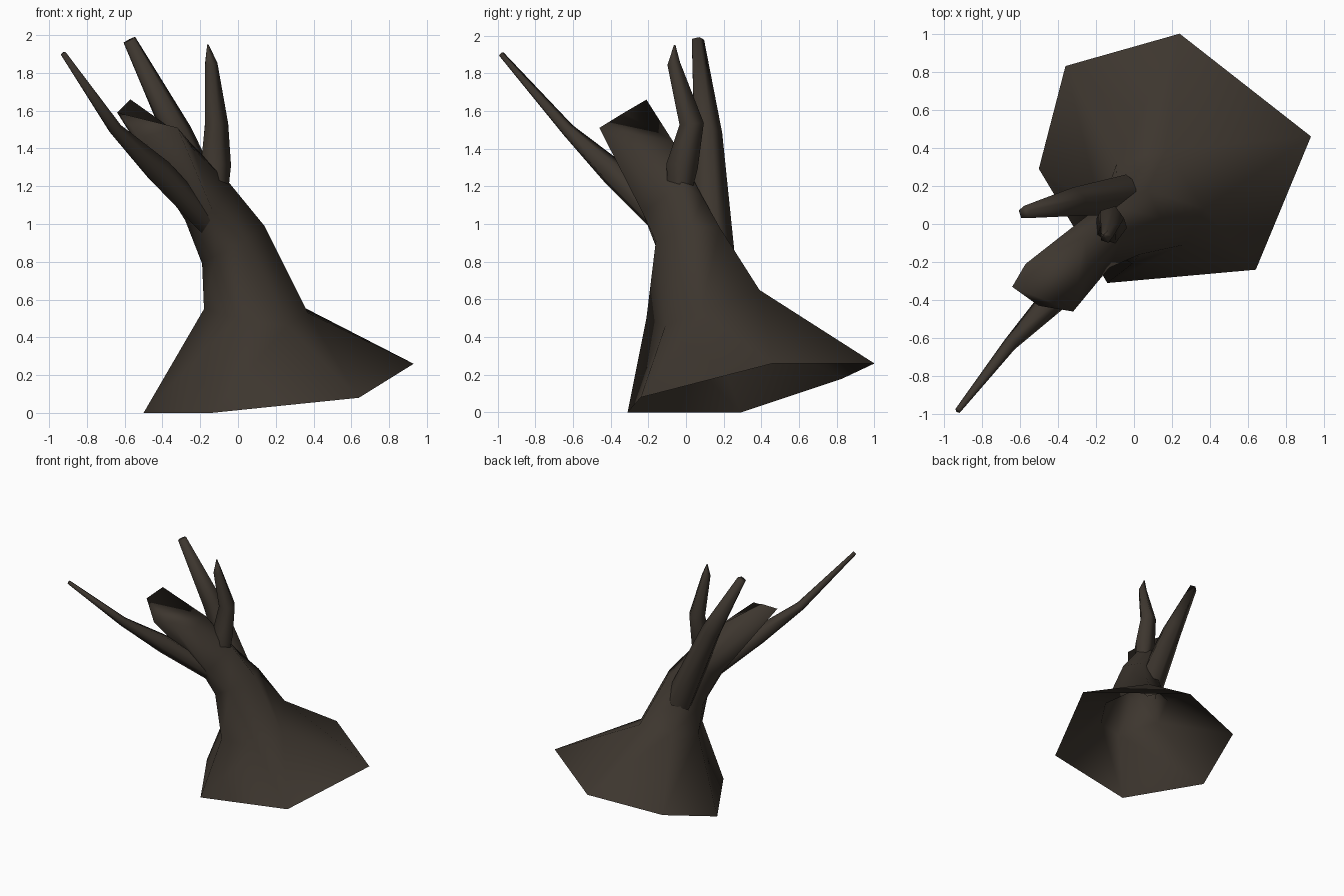
import bpy, bmesh, math
from mathutils import Vector

if "Cube" in bpy.data.objects:
    bpy.data.objects.remove(bpy.data.objects["Cube"])

bark = bpy.data.materials.new("dark_bark")
bark.diffuse_color = (0.047, 0.037, 0.028, 1)
bark.use_nodes = True
bark.node_tree.nodes["Principled BSDF"].inputs["Base Color"].default_value = bark.diffuse_color


def loft(name, rings):
    """Skin a list of equal-sized rings into one smooth tube, closed at its end."""
    bm = bmesh.new()
    loops = [[bm.verts.new(p) for p in ring] for ring in rings]
    n = len(loops[0])
    for a, b in zip(loops, loops[1:]):
        for i in range(n):
            j = (i + 1) % n
            bm.faces.new((a[i], a[j], b[j], b[i]))
    bm.faces.new(loops[-1])
    for f in bm.faces:
        f.smooth = True
    mesh = bpy.data.meshes.new(name)
    bm.to_mesh(mesh)
    bm.free()
    mesh.materials.append(bark)
    obj = bpy.data.objects.new(name, mesh)
    bpy.context.collection.objects.link(obj)
    return obj


def branch(name, path, sides=5, turn=0.0):
    """Tapered tube along (x, y, z, radius) points."""
    pts = [Vector(p[:3]) for p in path]
    rings = []
    for k, c in enumerate(pts):
        d = (pts[min(k + 1, len(pts) - 1)] - pts[max(k - 1, 0)]).normalized()
        u = Vector((0, 1, 0)).cross(d).normalized()
        v = d.cross(u)
        r = path[k][3]
        rings.append([c + r * (math.cos(t) * u + math.sin(t) * v)
                      for t in (turn + math.tau * i / sides for i in range(sides))])
    return loft(name, rings)


# Six-sided trunk, open below: flared root ring up to the broken, jagged top
loft("trunk", [
    [(.93, .46, .26), (.24, 1.0, .26), (-.36, .83, .18),
     (-.50, .29, 0), (-.14, -.31, 0), (.64, -.24, .08)],
    [(.37, .08, .53), (.17, .39, .65), (-.09, .32, .62),
     (-.18, .09, .55), (-.01, -.21, .50), (.26, -.11, .46)],
    [(.14, .03, .99), (.07, .18, .98), (-.10, .19, .87),
     (-.19, .04, .79), (-.12, -.14, .83), (.03, -.16, .91)],
    [(-.04, -.02, 1.21), (-.08, .09, 1.14), (-.20, .08, 1.11),
     (-.28, -.04, 1.02), (-.25, -.17, 1.03), (-.13, -.23, 1.06)],
    [(-.24, -.24, 1.40), (-.26, -.07, 1.44), (-.57, -.21, 1.66),
     (-.64, -.33, 1.59), (-.50, -.43, 1.46), (-.32, -.46, 1.51)],
])

# Three bare branches growing out of the trunk
branch("long_front_branch", [(-.16, -.12, 1.00, .07), (-.42, -.39, 1.275, .075),
                             (-.65, -.63, 1.50, .038), (-.925, -.98, 1.90, .016)])
branch("back_branch", [(-.04, .14, .82, .12), (-.32, .11, 1.48, .082),
                       (-.575, .06, 1.975, .036)], turn=math.pi / 2)
branch("upright_branch", [(-.12, -.04, 1.14, .065), (-.125, -.02, 1.31, .088),
                          (-.12, .03, 1.53, .068), (-.145, -.065, 1.85, .036),
                          (-.16, -.06, 1.95, .004)])
